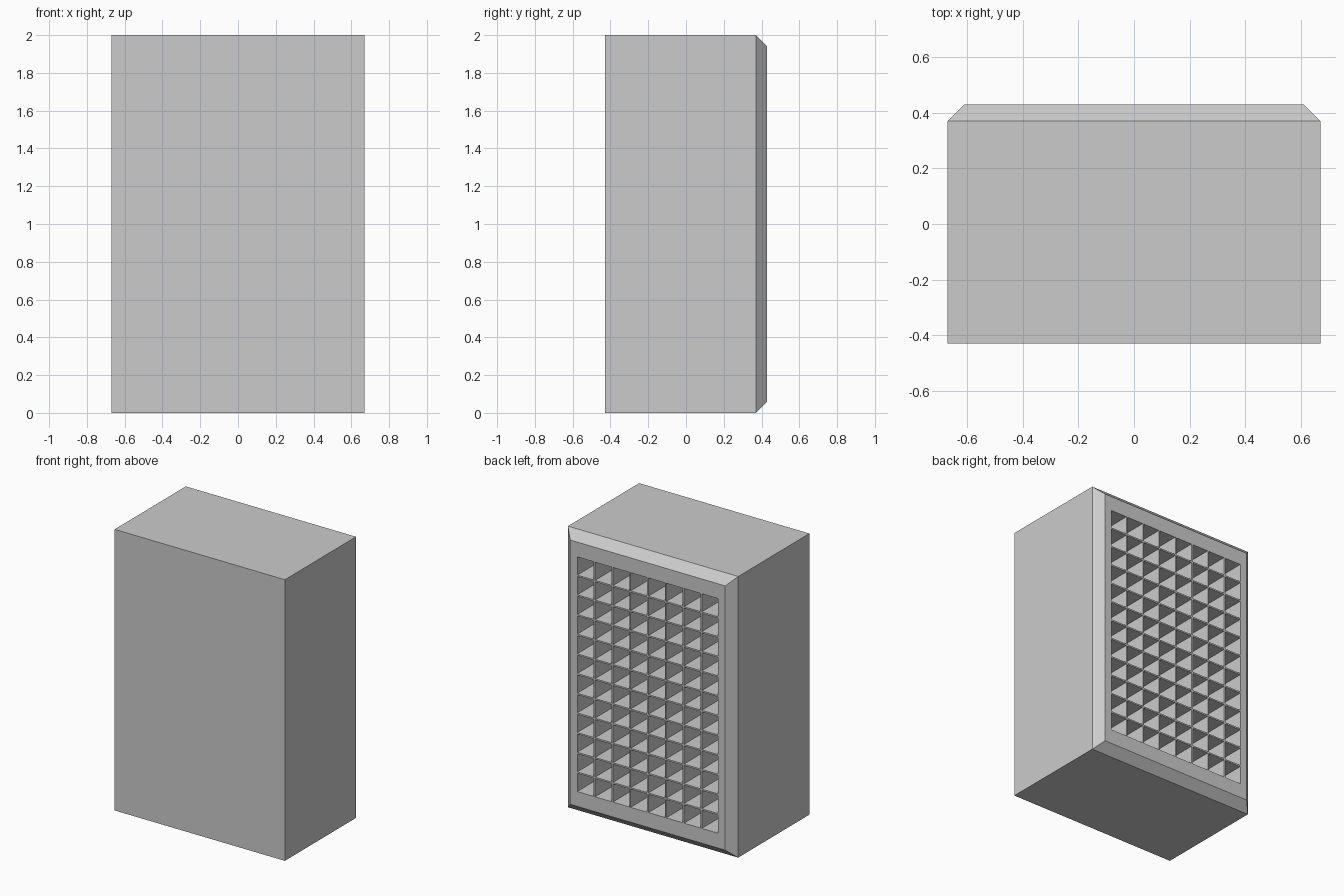
import bpy
import bmesh
from mathutils import Vector

cube = bpy.data.objects.get("Cube")
if cube:
    bpy.data.objects.remove(cube, do_unlink=True)

HALF_W, FRONT, SHOULDER, BACK, HEIGHT = 0.67, -0.43, 0.37, 0.43, 2.0
CHAMFER = BACK - SHOULDER
COLS, ROWS, PITCH, BAR, DEPTH = 8, 12, 0.14, 0.015, 0.3
MID = HEIGHT / 2

grey = bpy.data.materials.new("plain grey")
grey.use_nodes = True
colour = (0.6, 0.6, 0.6, 1)
grey.diffuse_color = colour
grey.node_tree.nodes["Principled BSDF"].inputs["Base Color"].default_value = colour


def extrude_back(bm, face, half_x, half_z, y):
    """Extrude a face and fit its new cap to a centred rectangle at y."""
    cap = bmesh.ops.extrude_discrete_faces(bm, faces=[face])["faces"][0]
    for v in cap.verts:
        v.co = (half_x if v.co.x > 0 else -half_x, y,
                MID + (half_z if v.co.z > MID else -half_z))
    return cap


# Main box
bm = bmesh.new()
bmesh.ops.create_cube(bm, size=1)
for v in bm.verts:
    v.co = (v.co.x * 2 * HALF_W, SHOULDER if v.co.y > 0 else FRONT,
            MID + v.co.z * HEIGHT)
bm.normal_update()
cap = max(bm.faces, key=lambda f: f.normal.y)

# Chamfered rim, flat border and grille area
cap = extrude_back(bm, cap, HALF_W - CHAMFER, MID - CHAMFER, BACK)
half_x, half_z = COLS * PITCH / 2, ROWS * PITCH / 2
cap = extrude_back(bm, cap, half_x, half_z, BACK)


def in_grille(face):
    c = face.calc_center_median()
    return (c.y > BACK - 0.001 and abs(c.x) < half_x - 0.01
            and abs(c.z - MID) < half_z - 0.01)


def slice_grille(point, normal):
    """Cut the grille area along one line of the lattice."""
    faces = [f for f in bm.faces if in_grille(f)]
    edges = {e for f in faces for e in f.edges}
    verts = {v for f in faces for v in f.verts}
    bmesh.ops.bisect_plane(bm, geom=faces + list(edges) + list(verts),
                           plane_co=point, plane_no=normal)


for i in range(1, COLS):
    slice_grille(Vector((-half_x + i * PITCH, 0, 0)), Vector((1, 0, 0)))
for i in range(1, ROWS):
    slice_grille(Vector((0, 0, MID - half_z + i * PITCH)), Vector((0, 0, 1)))

# Square cells sunk between the thin bars
bm.normal_update()
cells = [f for f in bm.faces if in_grille(f)]
bmesh.ops.inset_individual(bm, faces=cells, thickness=BAR / 2, depth=0)
floors = bmesh.ops.extrude_discrete_faces(bm, faces=cells)["faces"]
for f in floors:
    bmesh.ops.translate(bm, verts=f.verts, vec=(0, -DEPTH, 0))

bmesh.ops.recalc_face_normals(bm, faces=bm.faces)
mesh = bpy.data.meshes.new("grille_box")
bm.to_mesh(mesh)
bm.free()
mesh.materials.append(grey)
box = bpy.data.objects.new("grille_box", mesh)
bpy.context.collection.objects.link(box)
